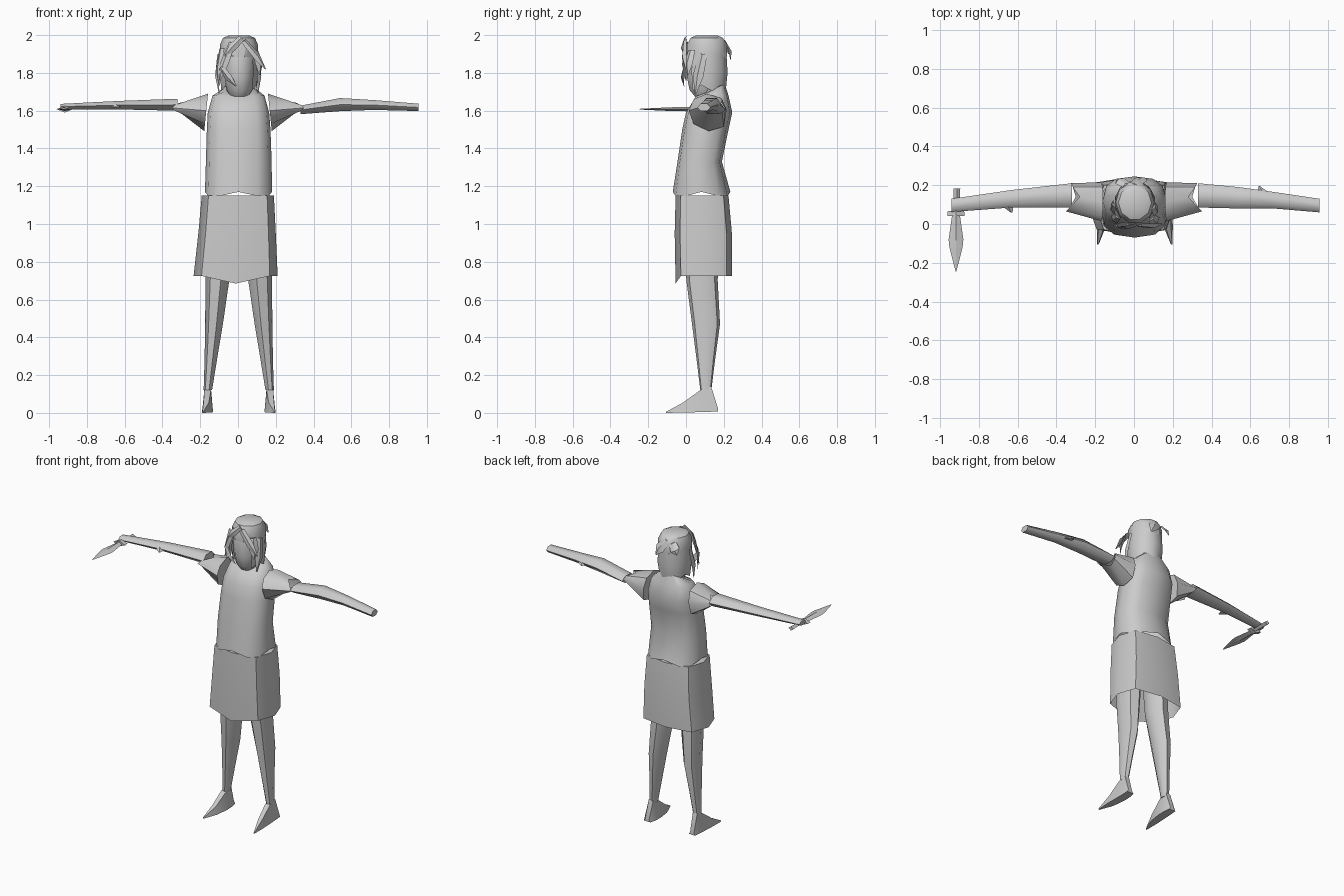
import bpy, bmesh, math
from mathutils import Vector

cube = bpy.data.objects.get("Cube")
if cube:
    bpy.data.objects.remove(cube, do_unlink=True)

grey = bpy.data.materials.new("plain grey")
grey.use_nodes = True
grey.diffuse_color = (0.6, 0.6, 0.6, 1)
grey.node_tree.nodes["Principled BSDF"].inputs["Base Color"].default_value = (0.6, 0.6, 0.6, 1)


def finish(name, bm, angle=50):
    bmesh.ops.recalc_face_normals(bm, faces=bm.faces)
    mesh = bpy.data.meshes.new(name)
    bm.to_mesh(mesh)
    bm.free()
    mesh.materials.append(grey)
    ob = bpy.data.objects.new(name, mesh)
    bpy.context.collection.objects.link(ob)
    bpy.ops.object.select_all(action='DESELECT')
    ob.select_set(True)
    bpy.context.view_layer.objects.active = ob
    bpy.ops.object.shade_smooth_by_angle(angle=math.radians(angle))
    return ob


def ring(a0, a1, b0, b1, n, power=1.0, turn=0.0):
    """Rounded section filling the box a0..a1 by b0..b1; power < 1 squares it."""
    pts = []
    for i in range(n):
        t = 2 * math.pi * i / n + turn
        c, s = math.cos(t), math.sin(t)
        c, s = (math.copysign(abs(v) ** power, v) for v in (c, s))
        pts.append(((a0 + a1) / 2 + c * (a1 - a0) / 2, (b0 + b1) / 2 + s * (b1 - b0) / 2))
    return pts


def loft(name, rings, caps=(True, True), angle=50):
    """Skin a list of rings of 3D points."""
    bm = bmesh.new()
    rows = [[bm.verts.new(p) for p in r] for r in rings]
    n = len(rows[0])
    for lo, hi in zip(rows, rows[1:]):
        for i in range(n):
            j = (i + 1) % n
            bm.faces.new((lo[i], lo[j], hi[j], hi[i]))
    for cap, row in zip(caps, (rows[0], rows[-1])):
        if cap:
            bm.faces.new(row)
    return finish(name, bm, angle)


def upright(sections, n, power=1.0):
    """Sections are (z, x0, x1, y0, y1)."""
    return [[(x, y, z) for x, y in ring(x0, x1, y0, y1, n, power)] for z, x0, x1, y0, y1 in sections]


def sideways(sections, n):
    """Sections are (x, y0, y1, z0, z1)."""
    return [[(x, y, z) for y, z in ring(y0, y1, z0, z1, n)] for x, y0, y1, z0, z1 in sections]


# Shirt body
shirt = upright([(1.155, -0.175, 0.18, -0.07, 0.235), (1.33, -0.17, 0.178, -0.045, 0.19),
                 (1.50, -0.165, 0.172, -0.02, 0.225), (1.59, -0.16, 0.165, 0.0, 0.245),
                 (1.68, -0.135, 0.14, 0.055, 0.225), (1.715, -0.075, 0.08, 0.10, 0.205)], 12, 0.75)
for i, (x, y, z) in enumerate(shirt[0]):
    shirt[0][i] = (x, y, z + (0.015 if i % 3 == 0 else -0.008))
for i, (x, y, z) in enumerate(shirt[-1]):
    shirt[-1][i] = (x, y, z + (y - 0.15) * 0.5)
loft("shirt_body", shirt, (False, True))

# Skirt with an uneven open hem that dips at the front
skirt = upright([(1.15, -0.192, 0.19, -0.055, 0.225), (0.95, -0.21, 0.20, -0.06, 0.243),
                 (0.725, -0.235, 0.21, -0.055, 0.243)], 8, 0.6)
skirt[-1] = [(x, y, z - (0.04 if y < -0.04 and abs(x) < 0.1 else 0.0)) for x, y, z in skirt[-1]]
loft("skirt", skirt, (True, False))

# Legs and pointed feet
for side, s in (("left", 1), ("right", -1)):
    dx = 0.008 if s > 0 else 0.0
    leg = []
    for z, a, b, y0, y1 in ((0.95, 0.025, 0.165, -0.015, 0.175), (0.70, 0.04, 0.172, 0.0, 0.17),
                            (0.47, 0.075, 0.174, 0.03, 0.182), (0.28, 0.108, 0.177, 0.055, 0.155),
                            (0.12, 0.135, 0.182, 0.075, 0.135)):
        leg.append([(s * x + dx, y, z) for x, y in ring(a, b, y0, y1, 7)])
    loft(side + "_leg", leg)
    foot = []
    for y, a, b, z0, z1 in ((0.17, 0.140, 0.188, 0.008, 0.022), (0.133, 0.133, 0.188, 0.006, 0.14),
                            (0.075, 0.132, 0.190, 0.004, 0.12), (-0.015, 0.145, 0.192, 0.002, 0.055),
                            (-0.105, 0.182, 0.190, 0.0, 0.006)):
        w = (b - a) * 0.2
        foot.append([(s * x + dx, y, z) for x, z in ((a, z0), (b, z0), (b - w, z1), (a + w, z1))])
    loft(side + "_foot", foot, angle=35)

# Arms
loft("right_arm", sideways([(-0.32, 0.085, 0.21, 1.595, 1.668), (-0.63, 0.085, 0.175, 1.603, 1.655),
                            (-0.94, 0.062, 0.13, 1.605, 1.638)], 6))
loft("left_arm", sideways([(0.33, 0.085, 0.21, 1.578, 1.63), (0.54, 0.08, 0.19, 1.592, 1.672),
                           (0.72, 0.08, 0.165, 1.60, 1.66), (0.955, 0.06, 0.13, 1.595, 1.64)], 6))

# Small elbow points
for name, x, y, tip in (("right_elbow", -0.655, 0.10, 0.058), ("left_elbow", 0.67, 0.155, 0.195)):
    s = -1 if x < 0 else 1
    loft(name, [[(x + dx, y, z) for dx, z in ((-0.035, 1.62), (0.035, 1.62), (0, 1.64))],
                [(x - s * 0.025 + dx, tip, z) for dx, z in ((-0.004, 1.618), (0.004, 1.618), (0, 1.622))]])

# Flared sleeves with notched open cuffs
for side, s in (("left", 1), ("right", -1)):
    wide = [(s * (0.168 + (1.60 - z) * 0.10), y, z) for y, z in
            ((0.015, 1.60), (0.04, 1.53), (0.12, 1.492), (0.20, 1.515), (0.215, 1.60), (0.19, 1.665), (0.11, 1.69), (0.04, 1.66))]
    cuff = [(s * x, y, z) for x, y, z in
            ((0.35, 0.065, 1.615), (0.335, 0.08, 1.60), (0.30, 0.14, 1.585), (0.315, 0.19, 1.60),
             (0.325, 0.21, 1.62), (0.315, 0.19, 1.64), (0.28, 0.14, 1.648), (0.335, 0.08, 1.63))]
    loft(side + "_sleeve", [wide, cuff], (True, False))

# Dagger: blade, guard and grip
def along_y(name, x, sections):
    loft(name, [[(x - w, y, 1.608), (x, y, 1.608 - h), (x + w, y, 1.608), (x, y, 1.608 + h)]
                for y, w, h in sections], angle=25)

along_y("dagger_blade", -0.917, [(0.06, 0.018, 0.012), (-0.08, 0.038, 0.010), (-0.12, 0.034, 0.008), (-0.245, 0.002, 0.002)])
along_y("dagger_guard", -0.917, [(0.068, 0.042, 0.018), (0.04, 0.045, 0.018)])
along_y("dagger_grip", -0.913, [(0.182, 0.018, 0.014), (0.06, 0.015, 0.012)])

# Neck and head
loft("neck", upright([(1.67, -0.06, 0.075, 0.075, 0.19), (1.78, -0.06, 0.075, 0.07, 0.18)], 8))
loft("head", upright([(1.675, -0.04, 0.055, 0.045, 0.13), (1.71, -0.06, 0.075, 0.015, 0.17), (1.78, -0.078, 0.088, 0.0, 0.20),
                      (1.88, -0.085, 0.095, 0.0, 0.21), (1.95, -0.075, 0.085, 0.02, 0.20)], 10))

# Hair: crown shell, a lower curtain round the back, and loose locks
loft("hair_crown", upright([(1.885, -0.094, 0.104, 0.0, 0.222), (1.95, -0.095, 0.105, 0.0, 0.222),
                            (1.985, -0.08, 0.09, 0.02, 0.20), (1.998, -0.05, 0.06, 0.05, 0.17)], 10), (False, True), 35)
bm = bmesh.new()
rows = []
for z, drop, grow in ((1.90, 0.0, 0.0), (1.80, 0.0, 0.006), (1.715, 0.02, -0.004)):
    row = []
    for i in range(10):
        t = math.radians(-45 + 30 * i)
        row.append(bm.verts.new((0.005 + (0.1 + grow) * math.cos(t), 0.11 + (0.108 + grow) * math.sin(t),
                                 z + (drop if i % 2 else -drop * 0.5))))
    rows.append(row)
for hi, lo in zip(rows, rows[1:]):
    for i in range(9):
        bm.faces.new((hi[i], hi[i + 1], lo[i + 1], lo[i]))
finish("hair_back", bm)

locks = [  # root, tip, half width
    ((-0.03, 0.0, 1.96), (-0.098, 0.0, 1.76), 0.025), ((-0.085, 0.04, 1.93), (-0.10, 0.02, 1.73), 0.025),
    ((0.03, -0.005, 1.97), (0.145, 0.0, 1.82), 0.022), ((0.09, 0.03, 1.92), (0.115, 0.01, 1.79), 0.03),
    ((-0.09, -0.005, 1.83), (-0.01, -0.01, 1.73), 0.02), ((0.10, 0.09, 1.90), (0.105, 0.05, 1.69), 0.03),
    ((-0.10, 0.10, 1.90), (-0.10, 0.06, 1.69), 0.03), ((0.02, 0.0, 1.985), (-0.07, -0.01, 1.89), 0.022),
    ((0.0, 0.20, 1.97), (0.06, 0.236, 1.87), 0.035), ((-0.04, 0.20, 1.96), (-0.09, 0.225, 1.90), 0.03)]
for k, (root, tip, w) in enumerate(locks):
    a, b = Vector(root), Vector(tip)
    out = Vector((a.x + b.x, a.y + b.y - 0.22, 0)).normalized()
    side = (b - a).cross(out).normalized() * w
    mid = a.lerp(b, 0.55) + out * 0.01
    loft(f"hair_lock_{k + 1}", [[c - side * f, c + side * f, c + out * 0.012 * f]
                                for c, f in ((a, 0.8), (mid, 1.0), (b, 0.15))], angle=30)
